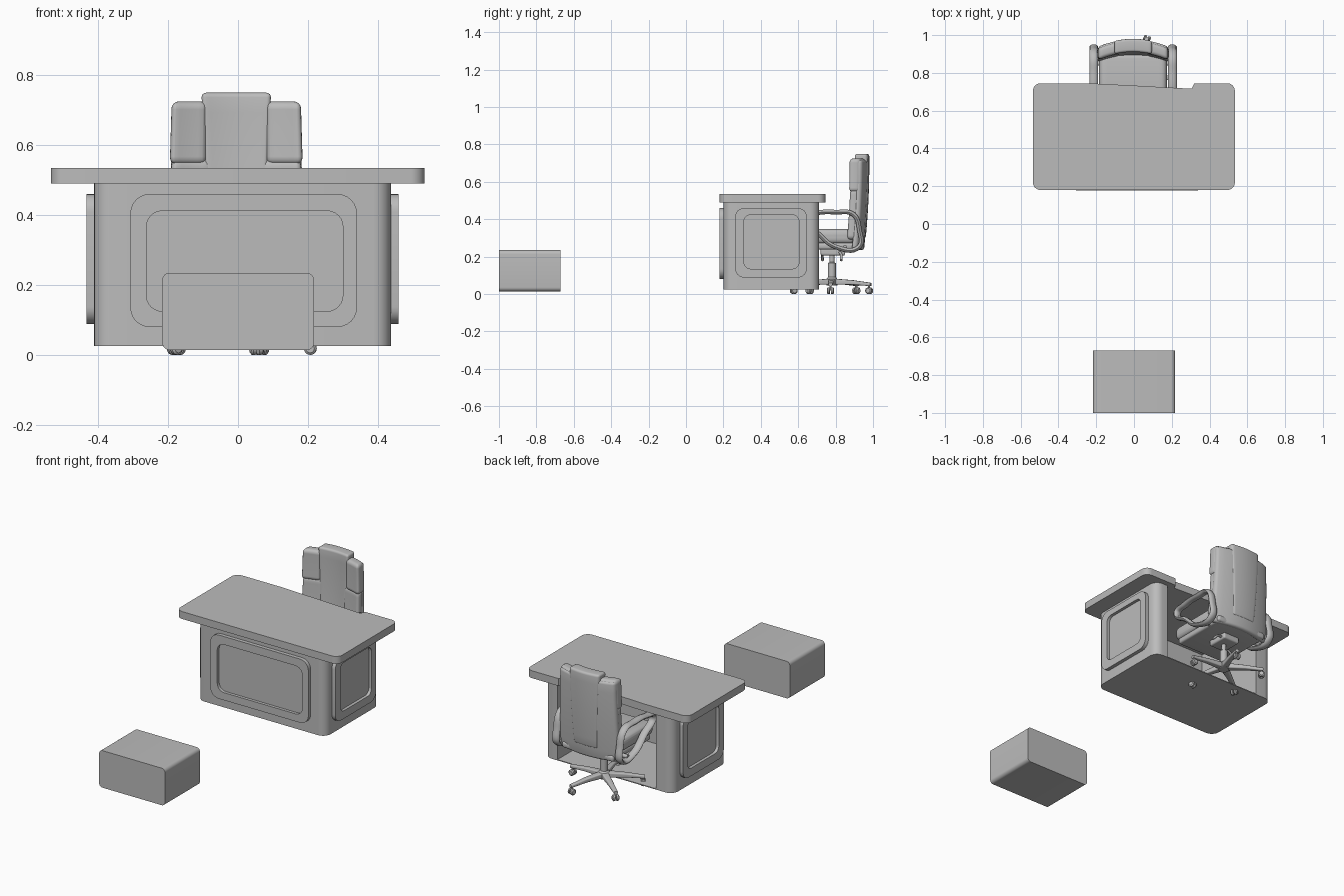
import bpy, bmesh, math
from mathutils import Vector, Matrix

cube = bpy.data.objects.get("Cube")
if cube:
    bpy.data.objects.remove(cube, do_unlink=True)

grey = bpy.data.materials.new("plain_grey")
grey.use_nodes = True
colour = (0.5, 0.5, 0.5, 1)
grey.diffuse_color = colour
grey.node_tree.nodes["Principled BSDF"].inputs["Base Color"].default_value = colour
CX = -0.005          # chair centre in x
CY = 0.78            # chair column in y


def finish(name, bm, angle=35):
    bmesh.ops.recalc_face_normals(bm, faces=bm.faces)
    mesh = bpy.data.meshes.new(name)
    bm.to_mesh(mesh)
    bm.free()
    obj = bpy.data.objects.new(name, mesh)
    bpy.context.collection.objects.link(obj)
    mesh.materials.append(grey)
    smooth(obj, angle)
    return obj


def smooth(obj, angle=35):
    bpy.ops.object.select_all(action='DESELECT')
    obj.select_set(True)
    bpy.context.view_layer.objects.active = obj
    bpy.ops.object.shade_smooth_by_angle(angle=math.radians(angle))


def corner(cx, cy, r, start, n=6):
    return [(cx + r * math.cos(math.radians(start + 90 * i / n)),
             cy + r * math.sin(math.radians(start + 90 * i / n))) for i in range(n + 1)]


def rounded(u0, u1, v0, v1, r):
    """Rounded rectangle outline, counter-clockwise from the lower left."""
    return (corner(u0 + r, v0 + r, r, 180) + corner(u1 - r, v0 + r, r, 270)
            + corner(u1 - r, v1 - r, r, 0) + corner(u0 + r, v1 - r, r, 90))


def loft(name, rings, angle=35):
    """Skin closed rings of points and cap both ends."""
    bm = bmesh.new()
    loops = [[bm.verts.new(p) for p in ring] for ring in rings]
    n = len(loops[0])
    for a, b in zip(loops, loops[1:]):
        for i in range(n):
            j = (i + 1) % n
            bm.faces.new((a[i], a[j], b[j], b[i]))
    bm.faces.new(loops[0][::-1])
    bm.faces.new(loops[-1])
    return finish(name, bm, angle)


def prism(name, outline, z0, z1):
    return loft(name, [[(x, y, z) for x, y in outline] for z in (z0, z1)])


def framed_panel(name, outer, inner, place):
    """Raised moulding with a recessed centre; place maps (u, v, depth) to space."""
    o, i = rounded(*outer), rounded(*inner)
    steps = [(o, -0.005), (o, 0.022), (i, 0.022), (i, 0.004)]
    loft(name, [[place(u, v, d) for u, v in ring] for ring, d in steps])


def lathe(name, profile, centre, n=20):
    rings = [[(centre[0] + r * math.cos(2 * math.pi * k / n),
               centre[1] + r * math.sin(2 * math.pi * k / n), z) for k in range(n)]
             for r, z in profile]
    return loft(name, rings)


def pad(name, x0, x1, y0, y1, z0, z1, r, shape=None):
    """Soft cushion: bevelled block cut into slices, then bent by shape."""
    bm = bmesh.new()
    size = Vector((x1 - x0, y1 - y0, z1 - z0))
    mid = Vector((x0 + x1, y0 + y1, z0 + z1)) / 2
    bmesh.ops.create_cube(bm, size=1, matrix=Matrix.Translation(mid) @ Matrix.Diagonal((*size, 1)))
    bmesh.ops.bevel(bm, geom=bm.edges[:], offset=r, segments=4, profile=0.5, affect='EDGES')
    for axis in (0, 2):
        for k in range(1, 8):
            co, no = mid.copy(), Vector((0, 0, 0))
            no[axis] = 1
            co[axis] += size[axis] * (k / 8 - 0.5)
            bmesh.ops.bisect_plane(bm, geom=bm.verts[:] + bm.edges[:] + bm.faces[:],
                                   plane_co=co, plane_no=no)
    if shape:
        for v in bm.verts:
            v.co = shape(v.co)
    return finish(name, bm, 50)


def tube(name, points, radius, cyclic=False, widen=1):
    curve = bpy.data.curves.new(name, 'CURVE')
    curve.dimensions = '3D'
    curve.bevel_depth, curve.bevel_resolution, curve.resolution_u = radius, 3, 8
    spline = curve.splines.new('BEZIER')
    spline.bezier_points.add(len(points) - 1)
    for bp, p in zip(spline.bezier_points, points):
        bp.co = p
        bp.handle_left_type = bp.handle_right_type = 'AUTO'
    spline.use_cyclic_u = cyclic
    curve.use_fill_caps = True
    obj = bpy.data.objects.new(name, curve)
    bpy.context.collection.objects.link(obj)
    bpy.ops.object.select_all(action='DESELECT')
    obj.select_set(True)
    bpy.context.view_layer.objects.active = obj
    bpy.ops.object.convert(target='MESH')
    obj = bpy.context.view_layer.objects.active
    if widen != 1:
        x = points[0][0]
        for v in obj.data.vertices:
            v.co.x = x + (v.co.x - x) * widen
    obj.data.materials.clear()
    obj.data.materials.append(grey)
    smooth(obj, 50)


# Storage box with its long edges rounded
loft("box", [[(x, y, z) for x, z in rounded(-0.217, 0.218, 0.014, 0.235, 0.022)]
             for y in (-1, -0.67)])

# Desk top with a shallow skewed notch in the back edge
top = (corner(-0.495, 0.22, 0.04, 180) + corner(0.494, 0.22, 0.04, 270)
       + corner(0.494, 0.705, 0.04, 0)
       + [(0.32, 0.745), (0.305, 0.716), (0.16, 0.724), (0, 0.733), (-0.24, 0.745)]
       + corner(-0.495, 0.705, 0.04, 90))
prism("desk_top", top, 0.49, 0.534)

# Desk body: two pedestals and a front wall around the kneehole, plus a floor
X0, X1, Y0, Y1, K0, K1 = -0.412, 0.437, 0.2, 0.712, -0.3, 0.35
body = (corner(X0 + 0.05, Y0 + 0.05, 0.05, 180) + corner(X1 - 0.05, Y0 + 0.05, 0.05, 270)
        + corner(X1 - 0.05, Y1 - 0.05, 0.05, 0)
        + [(K1, Y1), (K1, 0.24), (K0, 0.24), (K0, Y1)]
        + corner(X0 + 0.05, Y1 - 0.05, 0.05, 90))
prism("desk_body", body, 0.025, 0.49)
prism("desk_floor", [(K0, 0.24), (K1, 0.24), (K1, Y1), (K0, Y1)], 0.025, 0.03)

# Moulded panels on the front and both ends
framed_panel("front_panel", (-0.308, 0.34, 0.08, 0.46, 0.055),
             (-0.262, 0.3, 0.125, 0.412, 0.045), lambda u, v, d: (u, Y0 - d, v))
for name, x, s in (("right_panel", X0, -1), ("left_panel", X1, 1)):
    framed_panel(name, (0.262, 0.647, 0.088, 0.46, 0.05), (0.31, 0.604, 0.135, 0.423, 0.035),
                 lambda u, v, d: (x + s * d, u, v))


# Chair back: leans and curves, narrower towards the top
def lean(co):
    t = co.z - 0.24
    y = co.y + 0.11 * t - 0.12 * t * t - 1.1 * co.x * co.x
    return Vector((CX + co.x * (1.06 - 0.16 * t), y, co.z))


def strip(co):
    return lean(Vector((co.x * (0.72 + 0.62 * (co.z - 0.27)), co.y, co.z)))


pad("back_shell", -0.185, 0.185, 0.92, 0.952, 0.235, 0.715, 0.014, lean)
pad("back_centre", -0.1, 0.1, 0.886, 0.955, 0.3, 0.75, 0.013, strip)
for side, s in (("right", -1), ("left", 1)):
    a, b = sorted((s * 0.083, s * 0.188))
    pad(side + "_back_wing", a, b, 0.882, 0.945, 0.545, 0.725, 0.02, lean)
    a, b = sorted((s * 0.065, s * 0.184))
    pad(side + "_back_bolster", a, b, 0.885, 0.945, 0.29, 0.562, 0.022, lean)

# Seat cushion and pan
pad("seat_cushion", CX - 0.18, CX + 0.18, 0.56, 0.905, 0.268, 0.348, 0.03)
pad("seat_pan", CX - 0.17, CX + 0.17, 0.58, 0.94, 0.238, 0.275, 0.014)
pad("tilt_box", CX - 0.055, CX + 0.055, 0.72, 0.85, 0.205, 0.245, 0.01)

# Armrests: closed loops beside the seat, mirrored
loop = [(0.62, 0.405), (0.69, 0.432), (0.8, 0.438), (0.895, 0.425), (0.928, 0.34),
        (0.925, 0.252), (0.8, 0.252), (0.7, 0.33)]
for side, s in (("right", -1), ("left", 1)):
    x = CX + s * 0.208
    tube(side + "_armrest", [(x, y, z) for y, z in loop], 0.013, True, 1.8)
    tube(side + "_arm_bracket", [(CX + s * 0.1, 0.85, 0.25), (x, 0.85, 0.25)], 0.012)
    tube(side + "_lever", [(CX + s * 0.04, 0.78 + s * 0.04, 0.225),
                           (CX + s * 0.09, 0.78 + s * 0.05, 0.21),
                           (CX + s * 0.12, 0.78 + s * 0.05, 0.18)], 0.007)

# Gas column
lathe("column", [(0.03, 0.045), (0.03, 0.08), (0.021, 0.09), (0.021, 0.165),
                 (0.014, 0.17), (0.014, 0.215)], (CX, CY))

# Five-legged base with twin-wheel casters
for k in range(5):
    turn = Matrix.Translation((CX, CY, 0)) @ Matrix.Rotation(math.radians(-74 + 72 * k), 4, 'Z')
    sections = [(0.015, 0.02, 0.05, 0.082), (0.12, 0.015, 0.05, 0.074), (0.222, 0.011, 0.042, 0.06)]
    loft("base_leg_%d" % (k + 1),
         [[turn @ Vector((r, u, v)) for u, v in rounded(-w, w, z0, z1, 0.007)]
          for r, w, z0, z1 in sections])
    for side in (-1, 1):
        wheel = [[turn @ Vector((0.212 + r * math.cos(math.pi * i / 8), side * y,
                                 0.018 + r * math.sin(math.pi * i / 8))) for i in range(16)]
                 for r, y in ((0.018, 0.004), (0.018, 0.014), (0.012, 0.019))]
        loft("caster_%d_%s" % (k + 1, "a" if side < 0 else "b"), wheel)
    stem = turn @ Vector((0.212, 0, 0))
    lathe("caster_stem_%d" % (k + 1), [(0.006, 0.018), (0.006, 0.05)], (stem.x, stem.y), 10)
